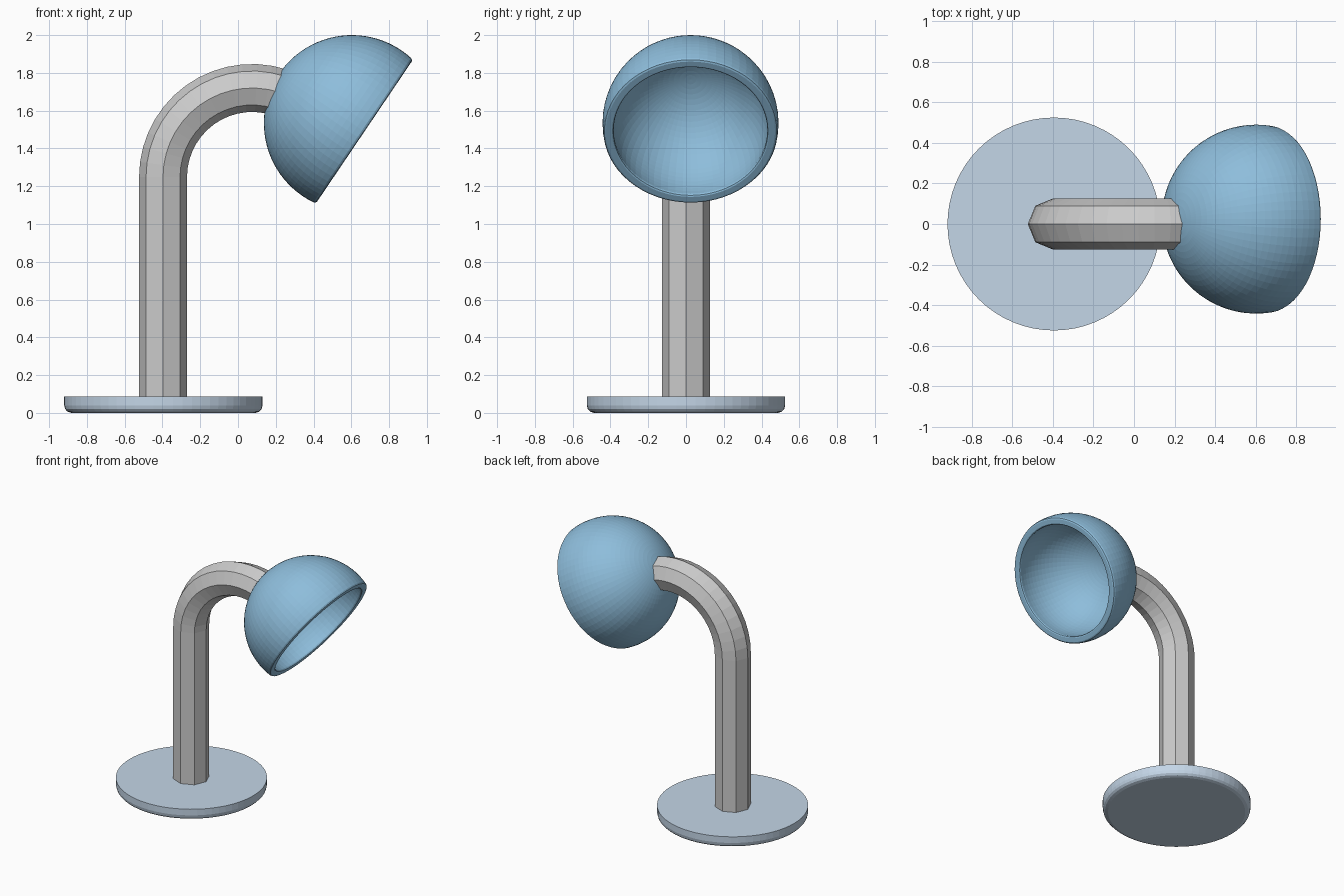
import bpy, bmesh
from math import sin, cos, pi, radians, acos, sqrt
from mathutils import Vector

if "Cube" in bpy.data.objects:
    bpy.data.objects.remove(bpy.data.objects["Cube"])


def make_object(name, bm, color=None):
    bmesh.ops.recalc_face_normals(bm, faces=bm.faces[:])
    mesh = bpy.data.meshes.new(name)
    bm.to_mesh(mesh)
    bm.free()
    obj = bpy.data.objects.new(name, mesh)
    bpy.context.collection.objects.link(obj)
    if color:
        mat = bpy.data.materials.new(name + "_paint")
        mat.diffuse_color = (*color, 1)
        mat.use_nodes = True
        mat.node_tree.nodes["Principled BSDF"].inputs["Base Color"].default_value = mat.diffuse_color
        mesh.materials.append(mat)
    return obj


def lathe(name, profile, segments, color):
    """Spin (radius, height) points about local z; the ends lie on the axis."""
    bm = bmesh.new()
    verts = [bm.verts.new((r, 0, h)) for r, h in profile]
    edges = [bm.edges.new(pair) for pair in zip(verts, verts[1:])]
    bmesh.ops.spin(bm, geom=verts + edges, axis=(0, 0, 1), cent=(0, 0, 0),
                   angle=2 * pi, steps=segments, use_duplicate=False)
    bmesh.ops.remove_doubles(bm, verts=bm.verts[:], dist=1e-5)
    return make_object(name, bm, color)


def tube(name, path, radius, sides):
    """Sweep a polygon along (x, z, tilt) stations in the xz plane."""
    bm = bmesh.new()
    rings = []
    for x, z, tilt in path:
        ring = []
        for i in range(sides):
            a = 2 * pi * i / sides
            out = radius * cos(a)
            ring.append(bm.verts.new((x - out * cos(tilt), radius * sin(a),
                                      z + out * sin(tilt))))
        rings.append(ring)
    for lower, upper in zip(rings, rings[1:]):
        for i in range(sides):
            j = (i + 1) % sides
            bm.faces.new((lower[i], lower[j], upper[j], upper[i]))
    bm.faces.new(rings[0])
    bm.faces.new(rings[-1])
    return make_object(name, bm)


# Round base with a softened lower edge
base = lathe("base", [(0, 0), (0.487, 0), (0.508, 0.007), (0.52, 0.02),
                      (0.525, 0.04), (0.525, 0.087), (0, 0.087)],
             64, (0.55, 0.67, 0.80))
base.location = (-0.395, 0, 0)

# Octagonal stem: straight post, then a bend that ends inside the shade wall
bend, cx, cz, steps = 0.472, 0.075, 1.248, 14
path = [(-0.397, 0.04, 0)]
for k in range(steps + 1):
    t = radians(108) * k / steps
    path.append((cx - bend * cos(t), cz + bend * sin(t), t))
tube("stem", path, 0.127, 8)


def dome_arc(radius, depth, rings=24):
    """Arc from the pole to just past the equator."""
    end = acos(-depth / radius)
    return [(radius * sin(end * k / rings) if k else 0,
             -radius * cos(end * k / rings)) for k in range(rings + 1)]


# Hollow shade with a rounded rim, tilted down toward +x
outer = dome_arc(0.466, 0.066)
rim = [(0.456, 0.076), (0.447, 0.08), (0.417, 0.08), (0.410, 0.076)]
inner = dome_arc(0.412, 0.066)[::-1]
shade = lathe("lamp_shade", outer + rim + inner, 64, (0.27, 0.51, 0.71))
shade.location = (0.603, 0.024, 1.534)
shade.rotation_euler = Vector((0.829, 0, -0.56)).to_track_quat('Z', 'Y').to_euler()
